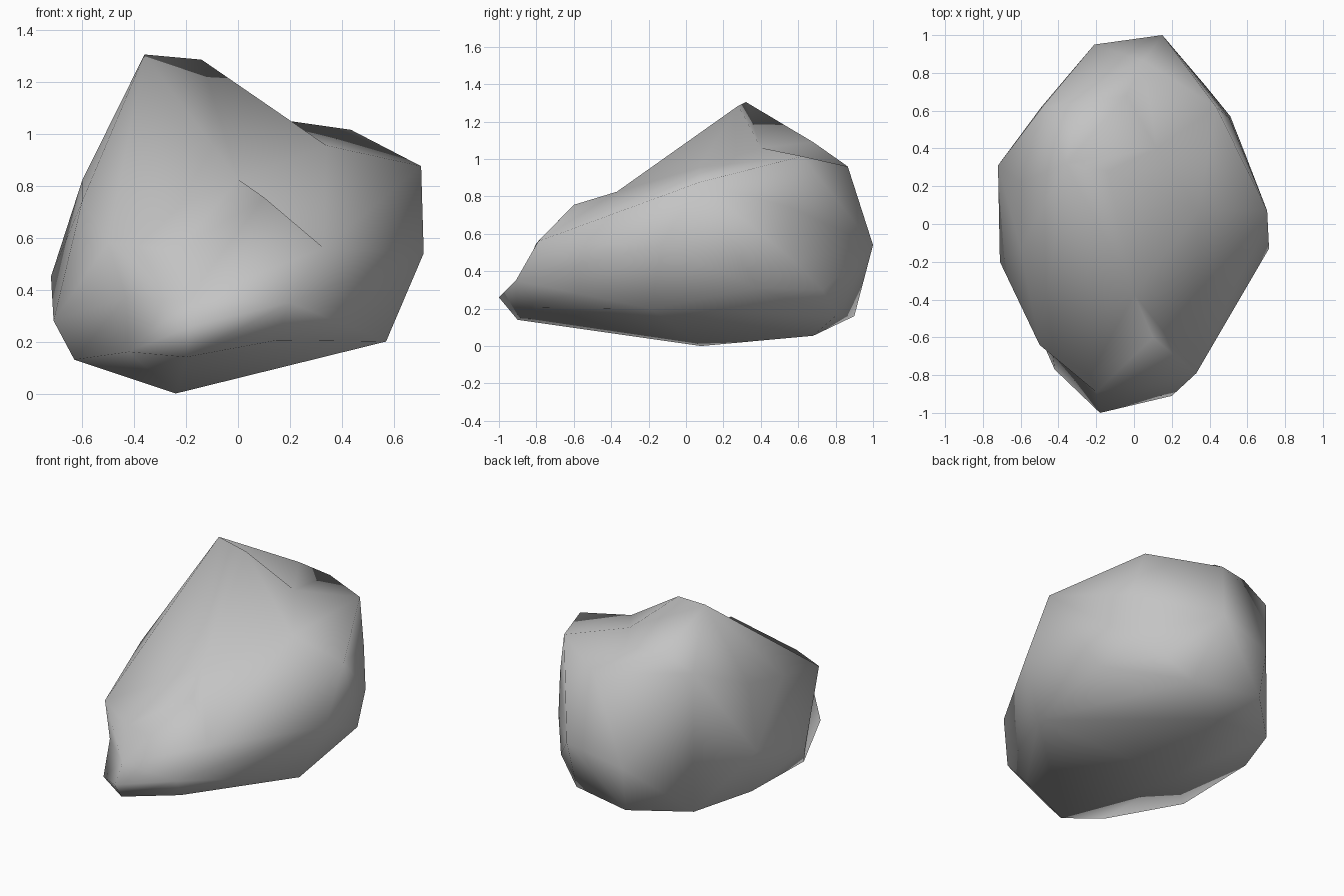
import bpy
import bmesh
from mathutils import Vector

default_cube = bpy.data.objects.get("Cube")
if default_cube:
    bpy.data.objects.remove(default_cube, do_unlink=True)


def make_material(name, colour):
    material = bpy.data.materials.new(name)
    material.use_nodes = True
    material.diffuse_color = colour
    shader = next(n for n in material.node_tree.nodes if n.type == "BSDF_PRINCIPLED")
    shader.inputs["Base Color"].default_value = colour
    shader.inputs["Roughness"].default_value = 0.9
    return material


# Corners of the boulder, grouped by the part of the stone they shape
crown = [(-.36, .32, 1.305), (-.14, .28, 1.285), (-.3, .64, 1.1), (-.04, .68, 1.09)]

shoulder = [(.435, .62, 1.015), (.05, .865, .96), (.705, .07, .875),
            (-.5, -.01, .9), (-.6, -.13, .74), (-.6, .22, .82),
            (-.23, -.6, .68), (.1, -.6, .755)]

nose = [(-.23, -.8, .55), (.33, -.79, .56), (-.5, -.64, .58),
        (.2, -.91, .35), (-.18, -1, .26), (-.2, -.9, .14), (-.42, -.77, .16),
        (.15, -.8, .205)]

girdle = [(.715, -.13, .54), (.505, .56, .74), (.51, .57, .46), (.15, 1, .54),
          (-.21, .95, .45), (-.485, .62, 1.01), (-.72, .31, .45), (-.71, -.2, .28)]

base = [(-.24, .08, 0), (.57, -.19, .2), (.585, .38, .31), (.38, .73, .3),
        (.22, .8, .16), (-.05, .68, .055), (-.2, .9, .16), (-.49, .62, .12),
        (-.64, .25, .15), (-.63, -.3, .13)]

# Hollows that sit inside the convex shape, each with the offset that lifts it clear
hollows = [((0, -.37, .825), (0, -.05, .09)),       # step below the peak
           ((.34, .07, .955), (0, 0, .15)),         # saddle beside the peak
           ((.12, .4, 1.06), (0, 0, .16)),          # gully behind the saddle
           ((-.2, -.89, .355), (-.03, -.12, -.02)),  # dip above the nose
           ((-.43, -.69, .37), (-.07, -.1, 0))]     # notch beside the nose


def build_boulder(name, corners, hollows, material):
    """Wrap the corners in a hull, raising the hollows first and sinking them after."""
    bm = bmesh.new()
    for corner in corners:
        bm.verts.new(corner)
    sunk = [(bm.verts.new(Vector(target) + Vector(lift)), target)
            for target, lift in hollows]

    bmesh.ops.convex_hull(bm, input=bm.verts[:], use_existing_faces=False)
    for vert, target in sunk:
        vert.co = target
    loose = [v for v in bm.verts if not v.link_faces]
    bmesh.ops.delete(bm, geom=loose, context="VERTS")
    bmesh.ops.recalc_face_normals(bm, faces=bm.faces[:])

    # The whole stone is softly shaded
    for face in bm.faces:
        face.smooth = True
    mesh = bpy.data.meshes.new(name)
    bm.to_mesh(mesh)
    bm.free()
    mesh.materials.append(material)
    boulder = bpy.data.objects.new(name, mesh)
    bpy.context.collection.objects.link(boulder)
    return boulder


stone_grey = make_material("stone grey", (0.55, 0.55, 0.55, 1))
build_boulder("boulder", crown + shoulder + nose + girdle + base, hollows, stone_grey)
